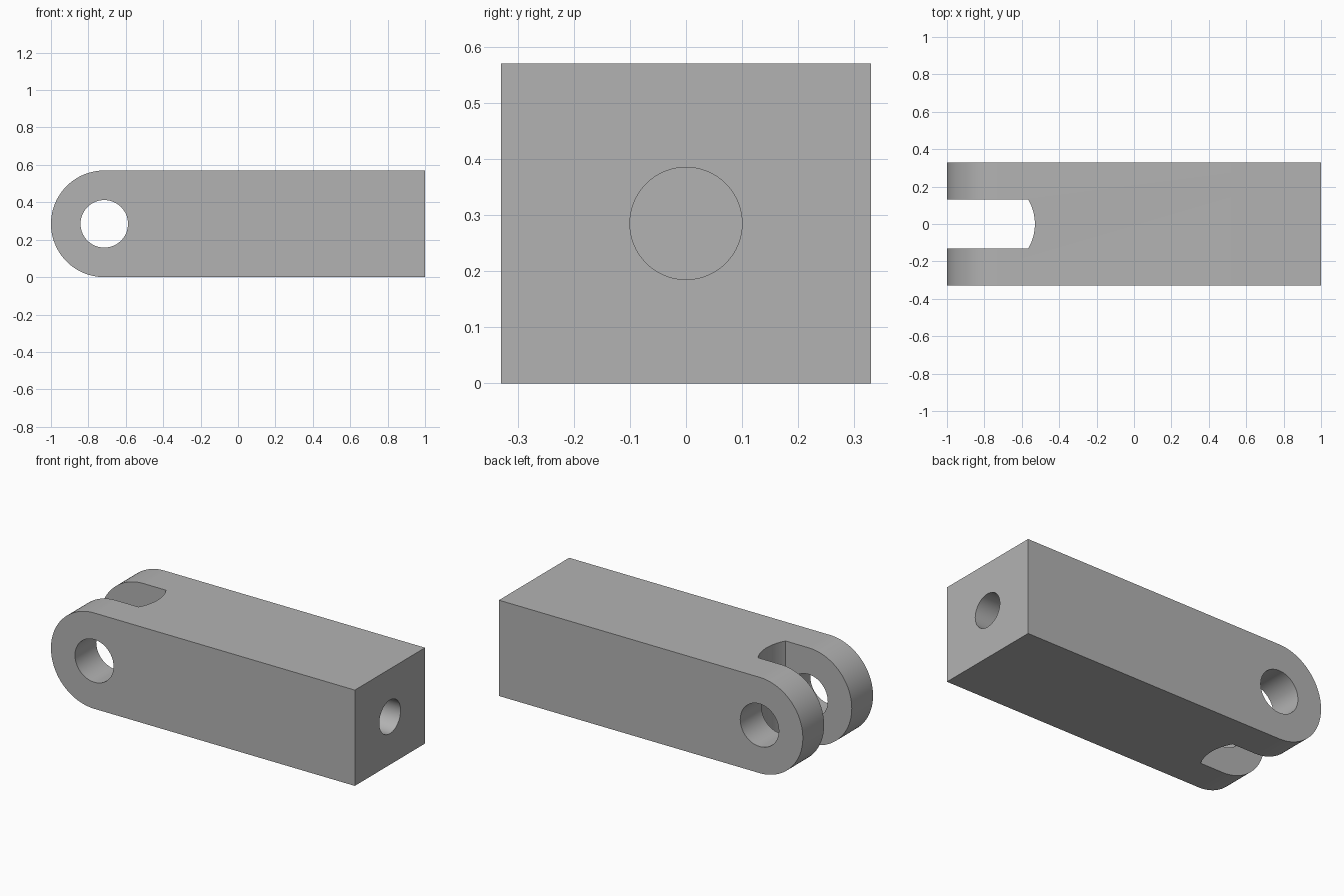
import bpy
import bmesh
import math
from mathutils import Matrix, Vector

cube = bpy.data.objects.get("Cube")
if cube:
    bpy.data.objects.remove(cube, do_unlink=True)

HEIGHT, WIDTH = 0.57, 0.66
MID = HEIGHT / 2
PIN_X = -1 + MID

# One plain grey for the whole part
grey = bpy.data.materials.new("machined grey")
grey.use_nodes = True
colour = (0.45, 0.45, 0.45, 1)
grey.diffuse_color = colour
grey.node_tree.nodes["Principled BSDF"].inputs["Base Color"].default_value = colour


def arc(cx, cy, r, start, end, steps):
    angles = [math.radians(start + (end - start) * i / steps) for i in range(steps + 1)]
    return [(cx + r * math.cos(a), cy + r * math.sin(a)) for a in angles]


def prism(name, outline, to_3d, sweep):
    """Sweep a flat outline, placed in space by to_3d, along a vector."""
    bm = bmesh.new()
    face = bm.faces.new([bm.verts.new(to_3d(*p)) for p in outline])
    extruded = bmesh.ops.extrude_face_region(bm, geom=[face])["geom"]
    moved = [v for v in extruded if isinstance(v, bmesh.types.BMVert)]
    bmesh.ops.translate(bm, verts=moved, vec=Vector(sweep))
    bmesh.ops.recalc_face_normals(bm, faces=bm.faces)
    mesh = bpy.data.meshes.new(name)
    bm.to_mesh(mesh)
    bm.free()
    mesh.materials.append(grey)
    obj = bpy.data.objects.new(name, mesh)
    bpy.context.collection.objects.link(obj)
    return obj


# Body: square bar with a fully rounded fork end
outline = [(1, 0), (1, HEIGHT)] + arc(PIN_X, MID, MID, 90, 270, 64)
body = prism("clevis_body", outline, lambda x, z: (x, -WIDTH / 2, z), (0, WIDTH, 0))

# Cutters: fork slot with a curved floor, cross pin hole, blind bore in the end
slot_half, slot_r, slot_end = 0.13, 0.26, -0.53
sweep = math.degrees(math.asin(slot_half / slot_r))
slot_outline = [(-1.2, -slot_half)] + arc(slot_end - slot_r, 0, slot_r, -sweep, sweep, 24)
slot_outline.append((-1.2, slot_half))
slot = prism("slot_cutter", slot_outline, lambda x, y: (x, y, -0.1), (0, 0, 0.8))

circle = arc(0, 0, 1, 0, 360, 64)[:-1]
pin = prism("pin_hole_cutter", circle,
            lambda u, v: (PIN_X + 0.127 * u, -0.5, MID + 0.127 * v), (0, 1, 0))
bore = prism("end_bore_cutter", circle,
             lambda u, v: (0.3, 0.1 * u, MID + 0.1 * v), (0.8, 0, 0))

for cutter in (slot, pin, bore):
    cut = body.modifiers.new(cutter.name, "BOOLEAN")
    cut.operation = "DIFFERENCE"
    cut.solver = "EXACT"
    cut.object = cutter

# Apply the cuts and remove the cutters
bpy.ops.object.select_all(action="DESELECT")
body.select_set(True)
bpy.context.view_layer.objects.active = body
for name in [m.name for m in body.modifiers]:
    bpy.ops.object.modifier_apply(modifier=name)
for cutter in (slot, pin, bore):
    bpy.data.objects.remove(cutter, do_unlink=True)

bpy.ops.object.shade_smooth_by_angle(angle=math.radians(30))
